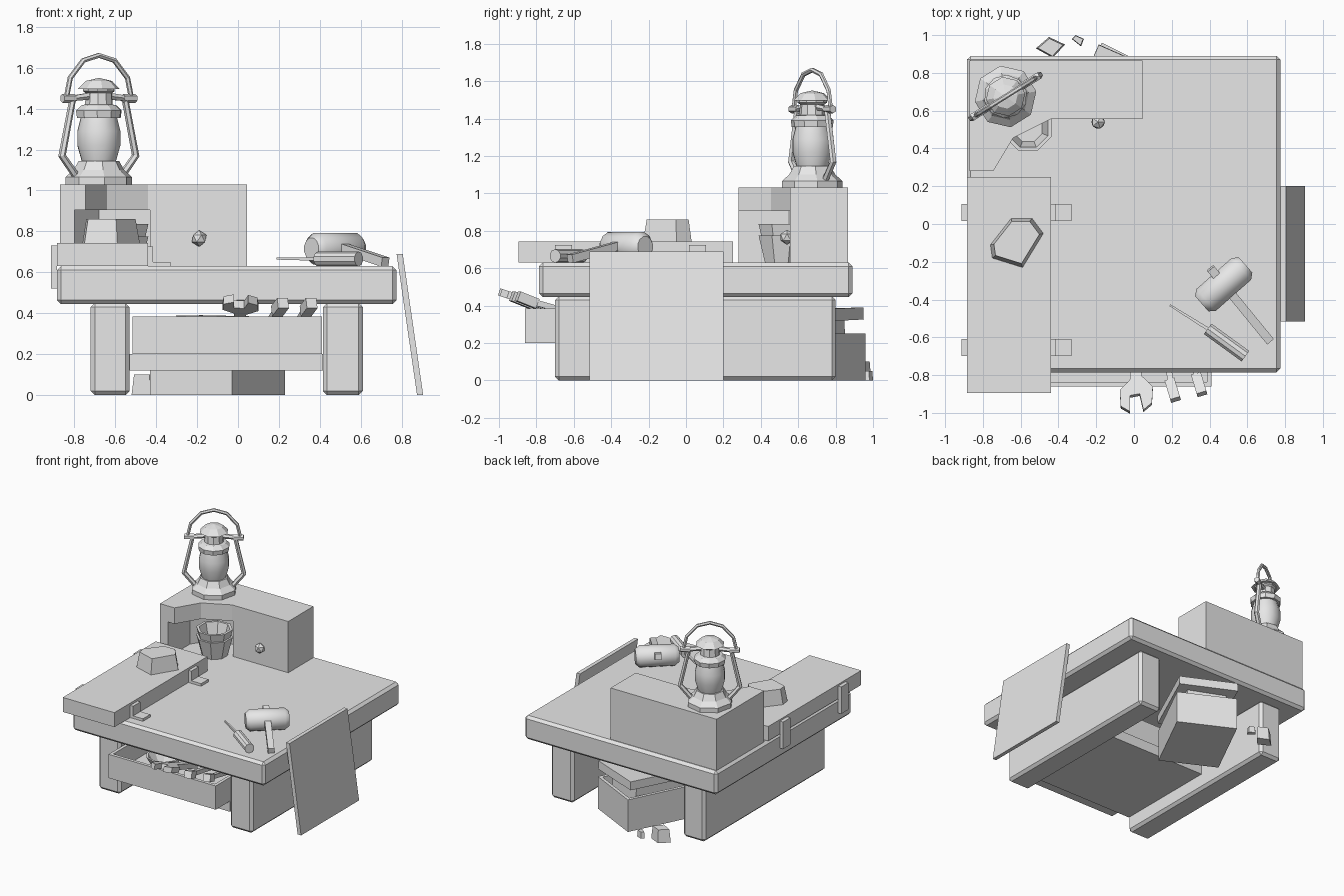
import bpy, bmesh, math
from mathutils import Vector, Matrix

if "Cube" in bpy.data.objects:
    bpy.data.objects.remove(bpy.data.objects["Cube"])

# One plain grey for everything
GREY = (0.8, 0.8, 0.8, 1.0)
grey = bpy.data.materials.new("plain grey")
grey.use_nodes = True
grey.diffuse_color = GREY
grey.node_tree.nodes["Principled BSDF"].inputs["Base Color"].default_value = GREY


def finish(name, bm, loc=(0, 0, 0), rot=(0, 0, 0), bevel=0, smooth=False):
    bmesh.ops.recalc_face_normals(bm, faces=bm.faces)
    mesh = bpy.data.meshes.new(name)
    bm.to_mesh(mesh)
    bm.free()
    mesh.materials.append(grey)
    ob = bpy.data.objects.new(name, mesh)
    ob.location, ob.rotation_euler = loc, rot
    bpy.context.collection.objects.link(ob)
    if bevel:
        mod = ob.modifiers.new("Bevel", "BEVEL")
        mod.width, mod.segments = bevel, 1
    if smooth:
        bpy.ops.object.select_all(action="DESELECT")
        ob.select_set(True)
        bpy.context.view_layer.objects.active = ob
        bpy.ops.object.shade_smooth_by_angle(angle=math.radians(40))
    return ob


def box(name, size, loc, rot=(0, 0, 0), bevel=0, wall=0):
    bm = bmesh.new()
    bmesh.ops.create_cube(bm, size=1)
    bmesh.ops.scale(bm, vec=size, verts=bm.verts)
    if wall:  # hollow it out from the top
        bm.normal_update()
        top = max(bm.faces, key=lambda f: f.calc_center_median().z)
        bmesh.ops.inset_region(bm, faces=[top], thickness=wall)
        inner = bmesh.ops.extrude_face_region(bm, geom=[top])["geom"]
        verts = [v for v in inner if isinstance(v, bmesh.types.BMVert)]
        bmesh.ops.translate(bm, verts=verts, vec=(0, 0, wall - size[2]))
        if top.is_valid:
            bmesh.ops.delete(bm, geom=[top], context="FACES_ONLY")
    return finish(name, bm, loc, rot, bevel)


def span(name, x, y, z, **kw):
    lo, hi = Vector((x[0], y[0], z[0])), Vector((x[1], y[1], z[1]))
    return box(name, hi - lo, (lo + hi) / 2, **kw)


def prism(name, pts, z0, z1, taper=1, **kw):
    bm = bmesh.new()
    mid = sum((Vector(p) for p in pts), Vector((0, 0))) / len(pts)
    low = [bm.verts.new((x, y, z0)) for x, y in pts]
    high = [bm.verts.new((*(mid + (Vector(p) - mid) * taper), z1)) for p in pts]
    bm.faces.new(low)
    bm.faces.new(high)
    for i in range(len(pts)):
        j = (i + 1) % len(pts)
        bm.faces.new((low[i], low[j], high[j], high[i]))
    return finish(name, bm, **kw)


def lathe(name, profile, sides, loc, axis=(0, 0, 1), turn=0, smooth=False):
    bm = bmesh.new()
    vs = [bm.verts.new((r, 0, h)) for r, h in profile]
    edges = [bm.edges.new(p) for p in zip(vs, vs[1:])]
    bmesh.ops.spin(bm, geom=vs + edges, cent=(0, 0, 0), axis=(0, 0, 1),
                   angle=2 * math.pi, steps=sides)
    bmesh.ops.remove_doubles(bm, verts=bm.verts, dist=0.0005)
    m = Vector(axis).to_track_quat("Z", "Y").to_matrix()
    bmesh.ops.rotate(bm, matrix=m @ Matrix.Rotation(turn + math.pi / sides, 3, "Z"),
                     verts=bm.verts)
    return finish(name, bm, loc, smooth=smooth)


def beam(name, a, b, r, sides=4, tip=1):
    d = Vector(b) - Vector(a)
    return lathe(name, [(0, 0), (r, 0), (r * tip, d.length), (0, d.length)], sides, a, d)


def tube(name, pts, r):
    cu = bpy.data.curves.new(name + " path", "CURVE")
    cu.dimensions, cu.bevel_depth, cu.bevel_resolution = "3D", r, 1
    cu.use_fill_caps = True
    sp = cu.splines.new("POLY")
    sp.points.add(len(pts) - 1)
    for p, co in zip(sp.points, pts):
        p.co = (*co, 1)
    tmp = bpy.data.objects.new(name + " path", cu)
    bpy.context.collection.objects.link(tmp)
    dg = bpy.context.evaluated_depsgraph_get()
    bm = bmesh.new()
    bm.from_mesh(bpy.data.meshes.new_from_object(tmp.evaluated_get(dg)))
    bpy.data.objects.remove(tmp)
    bmesh.ops.remove_doubles(bm, verts=bm.verts, dist=0.0005)
    for f in bm.faces:
        f.smooth = False
    return finish(name, bm)


# Table
span("table_top", (-.885, .775), (-.785, .89), (.445, .63), bevel=.02)
span("left_leg", (.415, .61), (-.70, .80), (0, .45), bevel=.02)
span("right_leg", (-.72, -.53), (-.70, .80), (0, .45), bevel=.02)
span("shelf", (-.53, .415), (-.69, .13), (.12, .2))
span("drawer", (-.515, .41), (-.86, .10), (.2, .385), wall=.035)

# Hearth block with an undercut corner
prism("hearth_wall", [(-.87, .865), (.045, .865), (.045, .555), (-.43, .555), (-.43, .72),
                      (-.68, .72), (-.80, .55), (-.80, .28), (-.87, .28)], .63, .905)
prism("hearth_top", [(-.87, .865), (.045, .865), (.045, .555), (-.44, .555),
                     (-.64, .455), (-.745, .28), (-.87, .28)], .905, 1.03)
bm = bmesh.new()
bmesh.ops.create_icosphere(bm, subdivisions=1, radius=.04)
finish("knob", bm, (-.19, .54, .765))

# Nested buckets
for name, z in (("lower_bucket", .63), ("upper_bucket", .69)):
    lathe(name, [(0, 0), (.095, 0), (.132, .145), (.112, .145), (.08, .03), (0, .03)],
          8, (-.56, .51, z))

# Workboard with brackets and a stone
span("workboard", (-.885, -.44), (-.895, .25), (.63, .743))
for y in (.062, -.655):
    h = (y - .045, y + .045)
    span("bracket_outer", (-.913, -.885), h, (.52, .73))
    span("bracket_inner", (-.44, -.415), h, (.63, .725))
    span("bracket_foot", (-.44, -.33), h, (.63, .65))
prism("stone", [(-.76, -.11), (-.65, .03), (-.54, .03), (-.48, -.05), (-.59, -.23),
                (-.75, -.18)], .743, .86, taper=.86)

# Leaning panel
prism("leaning_panel", [(.875, 0), (.905, 0), (.805, .69), (.775, .69)], -.20, .515,
      rot=(math.pi / 2, 0, 0))

# Mallet
lathe("mallet_head", [(0, -.155), (.055, -.155), (.08, -.125), (.08, .125), (.055, .155),
                      (0, .155)], 12, (.475, -.32, .715), (.75, .66, 0), smooth=True)
beam("mallet_handle", (.405, -.235, .755), (.72, -.62, .65), .032)

# Chisel
beam("chisel_handle", (.39, -.555, .665), (.59, -.70, .665), .036, 10)
beam("chisel_blade", (.39, -.555, .665), (.19, -.43, .667), .012, 4, .6)

# Tools sticking out of the drawer
prism("wrench", [(-.03, .25), (-.03, -.04), (-.085, -.10), (-.08, -.19), (-.03, -.22),
                 (-.03, -.13), (.02, -.12), (.04, -.21), (.085, -.17), (.09, -.08),
                 (.03, -.02), (.03, .25)], -.02, .02,
      loc=(.01, -.79, .405), rot=(math.radians(-18), 0, 0))
for x, y in ((.17, -.93), (.31, -.90)):
    beam("tool_shank", (x - .03, -.50, .33), (x + .03, y + .06, .425), .022)
    beam("tool_head", (x + .02, y + .10, .41), (x + .05, y, .45), .038)
lathe("bowl", [(0, 0), (.06, 0), (.13, .13), (.115, .13), (.05, .02), (0, .02)], 10,
      (-.18, -.655, .26))

# Crate with a loose lid, and rubble behind the table
turn = math.radians(-26.6)
box("crate", (.447, .58, .25), (-.10, .60, .125), (0, 0, turn), wall=.035)
box("crate_lid", (.44, .57, .065), (-.10, .60, .345), (.03, .02, turn + .05))
box("crate_filling", (.30, .42, .15), (-.10, .60, .245), (.03, .02, turn + .1))
prism("rubble_large", [(-.52, .93), (-.45, .99), (-.365, .95), (-.43, .88)], 0, .10, .85)
prism("rubble_small", [(-.33, .98), (-.31, 1.0), (-.265, .98), (-.28, .94)], 0, .05, .85)

# Lantern
base = Vector((-.68, .675, 1.03))
swing = math.radians(32)
for name, prof, sides, smooth in (
        ("lantern_base", [(0, 0), (.165, 0), (.165, .035), (.125, .07), (.10, .115),
                          (0, .115)], 8, False),
        ("lantern_globe", [(.085, .11), (.108, .19), (.108, .26), (.09, .33)], 12, True),
        ("lantern_collar", [(0, .325), (.11, .325), (.115, .36), (.09, .385), (.07, .39),
                            (.065, .445), (.08, .455), (.08, .47), (0, .47)], 10, False),
        ("lantern_cap", [(0, .465), (.105, .465), (.065, .505), (0, .52)], 8, False)):
    lathe(name, prof, sides, base, turn=swing, smooth=smooth)


def on_lantern(u, z):
    return base + Vector((u * math.cos(swing), u * math.sin(swing), z))


for side in (-1, 1):
    tube("lantern_side_tube", [on_lantern(side * u, z) for u, z in (
        (.06, .43), (.15, .42), (.212, .14), (.13, .04))], .019)
    beam("lantern_pivot", on_lantern(side * .14, .42), on_lantern(side * .21, .42), .022, 6)
arc = [(.19, .41), (.165, .52), (.09, .605)]
bail = [(-u, z) for u, z in arc] + [(0, .63)] + arc[::-1]
tube("lantern_bail", [on_lantern(u, z) for u, z in bail], .013)
